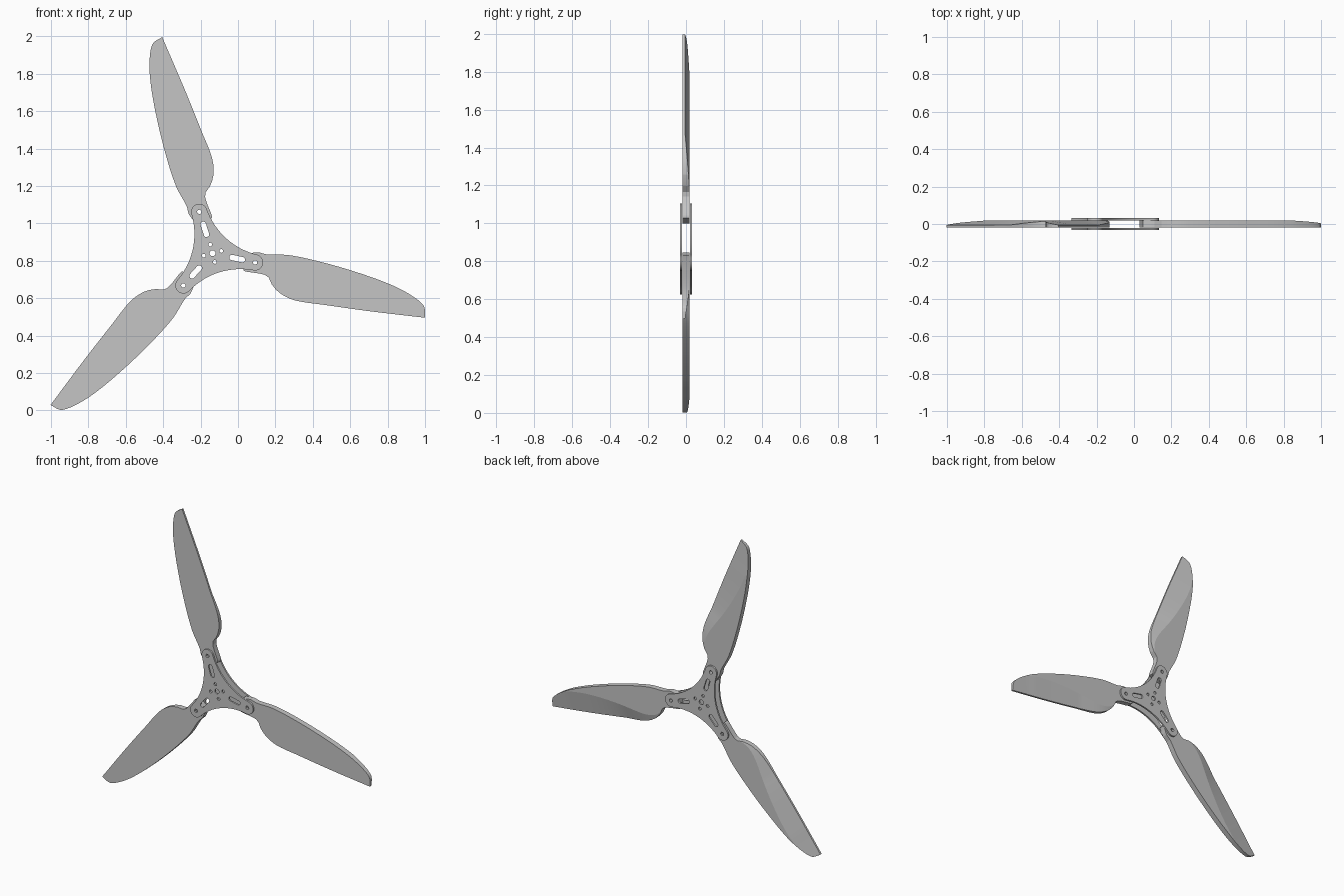
import bpy, bmesh, math
from math import sin, cos, pi, radians
from mathutils import Matrix

cube = bpy.data.objects.get("Cube")
if cube:
    bpy.data.objects.remove(cube, do_unlink=True)

HUB = (-0.136, 0, 0.84)
BASE = radians(-12.2)
ARMS = [BASE + k * 2 * pi / 3 for k in range(3)]
PIN_R, END_R = 0.2325, 0.043
FRONT, BACK, THIN = -0.018, 0.019, -0.005
TIP = 1.182
GREY = (0.56, 0.56, 0.56, 1)

grey = bpy.data.materials.new("light grey")
grey.use_nodes = True
grey.diffuse_color = GREY
grey.node_tree.nodes["Principled BSDF"].inputs["Base Color"].default_value = GREY


def finish(obj, sharp):
    bpy.ops.object.select_all(action='DESELECT')
    obj.select_set(True)
    bpy.context.view_layer.objects.active = obj
    if obj.type == 'CURVE':
        bpy.ops.object.convert(target='MESH')
    for mod in list(obj.modifiers):
        bpy.ops.object.modifier_apply(modifier=mod.name)
    obj.data.materials.clear()
    obj.data.materials.append(grey)
    bpy.ops.object.shade_smooth_by_angle(angle=radians(sharp))


# ---- Hub plates: three round-ended arms joined by concave arcs ----
def arc(cx, cy, r, a0, a1, n):
    return [(cx + r * cos(a0 + (a1 - a0) * i / n), cy + r * sin(a0 + (a1 - a0) * i / n))
            for i in range(n + 1)]


def spin(points, a):
    return [(x * cos(a) - y * sin(a), x * sin(a) + y * cos(a)) for x, y in points]


def hole(x, r):
    return arc(x, 0, r, 0, 2 * pi, 20)[:-1]


def hub_outline():
    d, r = 0.486, 0.378                       # side arc centre distance and radius
    cx, cy = d * cos(pi / 3), d * sin(pi / 3)
    t = math.atan2(cy, cx - PIN_R)            # tangent direction at the arm end
    start = t + pi
    stop = 2 * (pi / 3 + pi) - start
    loop = []
    for a in ARMS:
        loop += spin(arc(PIN_R, 0, END_R, -t, t, 18)[:-1], a)
        loop += spin(arc(cx, cy, r, start, stop, 24)[:-1], a)
    return loop


def hub_loops():
    loops = [hub_outline(), hole(0, 0.016)]
    loops += [spin(hole(0.048, 0.010), radians(15 + 90 * k)) for k in range(4)]
    slot = arc(0.163, 0, 0.0145, -pi / 2, pi / 2, 8) + arc(0.106, 0, 0.0145, pi / 2, 1.5 * pi, 8)
    for a in ARMS:
        loops += [spin(slot, a), spin(hole(PIN_R, 0.0115), a)]
    return loops


def hub_plate(name, y):
    cu = bpy.data.curves.new(name, 'CURVE')
    cu.dimensions = '2D'
    cu.fill_mode = 'BOTH'
    cu.extrude = 0.0055
    for loop in hub_loops():
        sp = cu.splines.new('POLY')
        sp.points.add(len(loop) - 1)
        for p, (px, py) in zip(sp.points, loop):
            p.co = (px, py, 0, 1)
        sp.use_cyclic_u = True
    obj = bpy.data.objects.new(name, cu)
    bpy.context.collection.objects.link(obj)
    obj.rotation_euler = (pi / 2, 0, 0)
    obj.location = (HUB[0], y, HUB[2])
    finish(obj, 20)


hub_plate("hub_plate_front", -0.0258)
hub_plate("hub_plate_back", 0.0255)

# ---- Blades: flat front, creased back falling from a thick edge to a thin edge ----
LEADING = [(.18, .038), (.2, .044), (.236, .057), (.28, .055), (.407, .077), (.626, .075),
           (.845, .056), (.993, .032), (1.08, .007), (1.146, -.023), (1.172, -.05), (TIP, -.095)]
TRAILING = [(.18, -.055), (.19, -.058), (.283, -.053), (.318, -.061), (.345, -.096), (.398, -.133),
            (.484, -.153), (.646, -.143), (.889, -.125), (TIP, -.097)]


def edge_at(pts, u):
    """Smooth interpolation through the edge points."""
    n = len(pts)
    i = max(k for k in range(n - 1) if pts[k][0] <= u + 1e-9)

    def slope(k):
        a, b = pts[max(k - 1, 0)], pts[min(k + 1, n - 1)]
        return (b[1] - a[1]) / (b[0] - a[0])
    (u0, v0), (u1, v1) = pts[i], pts[i + 1]
    h = u1 - u0
    t = (u - u0) / h
    return ((2 * t**3 - 3 * t**2 + 1) * v0 + (t**3 - 2 * t**2 + t) * h * slope(i)
            + (3 * t**2 - 2 * t**3) * v1 + (t**3 - t**2) * h * slope(i + 1))


def ramp(u, a, b):
    return min(1, max(0, (u - a) / (b - a)))


def blade(name, angle):
    bm = bmesh.new()
    rings = []
    steps = 56
    for i in range(steps + 1):
        s = i / steps
        u = .18 + (TIP - .18) * (0.4 * s + 0.6 * sin(s * pi / 2))
        if s < 0.3:
            u = .18 + (u - .18) * (0.5 + 0.5 * s / 0.3)   # denser near the root
        u = min(u, TIP)
        lead, trail = edge_at(LEADING, u), edge_at(TRAILING, u)
        thick = THIN + (BACK - THIN) * ramp(lead - trail, 0, 0.15) if u > 0.8 else BACK
        thin = BACK + (THIN - BACK) * ramp(u, 0.32, 0.62)
        ridge = trail + (lead - trail) * (0.03 + 0.94 * ramp(u, 0.33, 1.05))
        ring = [(lead, FRONT), (trail, FRONT), (trail, thin), (ridge, thick), (lead, thick)]
        rings.append([bm.verts.new((u, y, v)) for v, y in ring])
    for a, b in zip(rings, rings[1:]):
        for k in range(5):
            m = (k + 1) % 5
            bm.faces.new((a[k], a[m], b[m], b[k]))
    bm.faces.new(rings[0])
    bm.faces.new(rings[-1])
    bmesh.ops.recalc_face_normals(bm, faces=bm.faces)
    me = bpy.data.meshes.new(name)
    bm.to_mesh(me)
    bm.free()
    obj = bpy.data.objects.new(name, me)
    bpy.context.collection.objects.link(obj)
    place = Matrix.Translation(HUB) @ Matrix.Rotation(-angle, 4, 'Y')
    obj.matrix_world = place

    # Pin hole through the blade root
    bpy.ops.mesh.primitive_cylinder_add(vertices=20, radius=0.0115, depth=0.2)
    cutter = bpy.context.object
    cutter.name = "pin_hole_cutter"
    cutter.hide_render = True
    cutter.matrix_world = place @ Matrix.Translation((PIN_R, 0, 0)) @ Matrix.Rotation(pi / 2, 4, 'X')
    mod = obj.modifiers.new("pin_hole", 'BOOLEAN')
    mod.operation = 'DIFFERENCE'
    mod.solver = 'EXACT'
    mod.object = cutter
    bpy.context.view_layer.update()
    finish(obj, 9)
    bpy.data.objects.remove(cutter, do_unlink=True)


for label, a in zip(("left", "top", "right"), ARMS):
    blade("blade_" + label, a)
